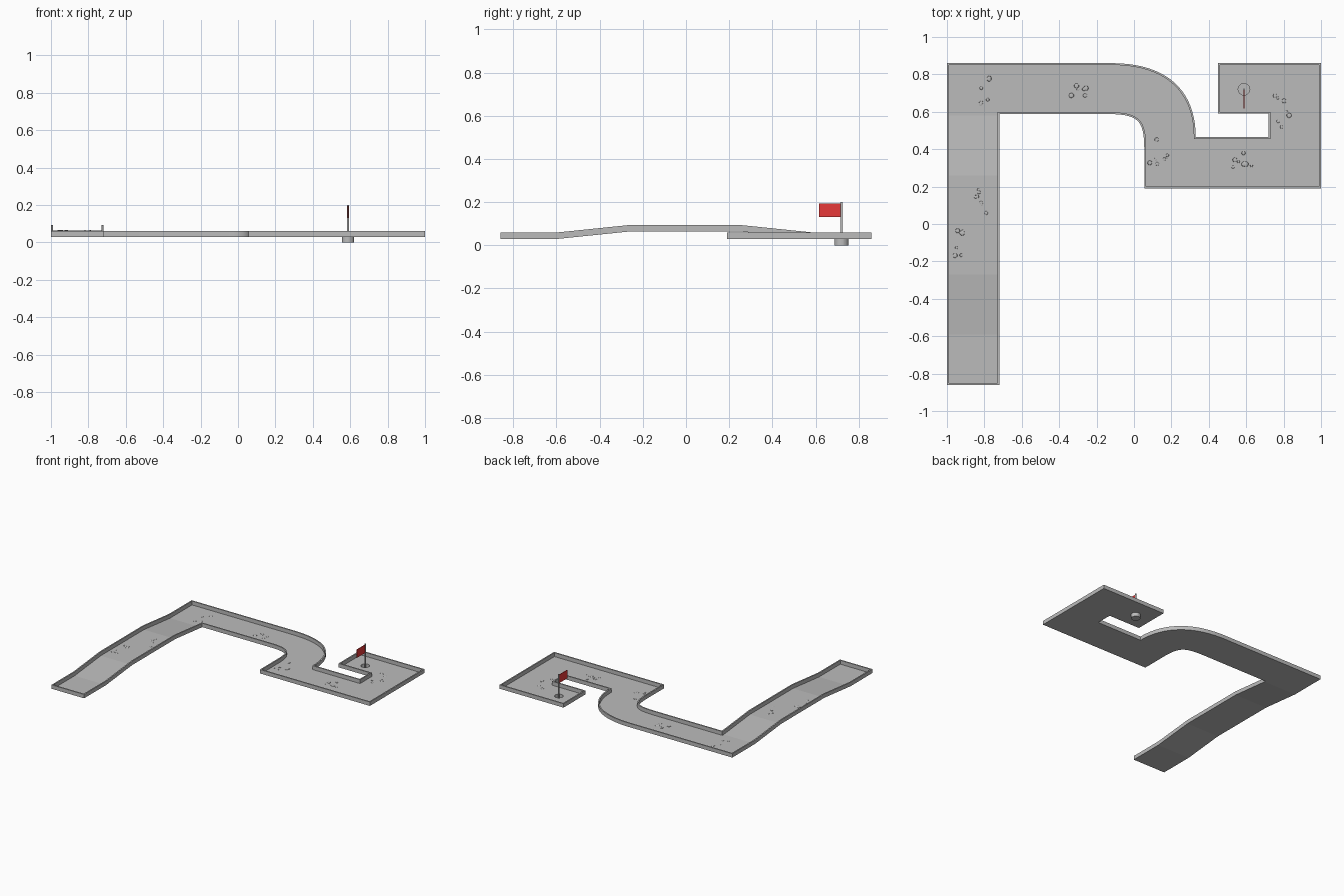
import bpy, bmesh, math, random
from mathutils import Vector

if "Cube" in bpy.data.objects:
    bpy.data.objects.remove(bpy.data.objects["Cube"])

random.seed(4)
BASE, WALL_H, WALL_T = 0.03, 0.03, 0.01
CUP = Vector((0.588, 0.72))
CUP_R = 0.033
BREAKS = (-0.59, -0.27, 0.26, 0.58)


def material(name, colour):
    m = bpy.data.materials.new(name)
    m.diffuse_color = (*colour, 1)
    m.use_nodes = True
    m.node_tree.nodes["Principled BSDF"].inputs["Base Color"].default_value = m.diffuse_color
    return m


grey = material("grey", (0.5, 0.5, 0.5))
red = material("red", (0.8, 0.04, 0.04))


def finish(bm, name, mat, recalc=True, smooth=False):
    if recalc:
        bmesh.ops.recalc_face_normals(bm, faces=bm.faces)
    me = bpy.data.meshes.new(name)
    bm.to_mesh(me)
    bm.free()
    me.materials.append(mat)
    for p in me.polygons:
        p.use_smooth = smooth
    ob = bpy.data.objects.new(name, me)
    bpy.context.collection.objects.link(ob)
    return ob


def bezier(a, b, c, d, n=16):
    a, b, c, d = map(Vector, (a, b, c, d))
    pts = []
    for i in range(n + 1):
        t = i / n
        s = 1 - t
        pts.append(a * s**3 + b * 3 * s * s * t + c * 3 * s * t * t + d * t**3)
    return pts


def hump(x, y):
    """Height of the raised stretch on the first lane."""
    if x > -0.5:
        return 0
    a, b, c, d = BREAKS
    return 0.033 * max(0, min(1, (y - a) / (b - a), (d - y) / (d - c)))


def inset(pts, w):
    """Mitred inward offset of a counter-clockwise outline."""
    out = []
    for i, p in enumerate(pts):
        d1 = (p - pts[i - 1]).normalized()
        d2 = (pts[(i + 1) % len(pts)] - p).normalized()
        n1, n2 = Vector((-d1.y, d1.x)), Vector((-d2.y, d2.x))
        out.append(p + (n1 + n2) * (w / (1 + n1.dot(n2))))
    return out


def shape_lane(bm):
    """Cut across the lane at each slope change, then lift the hump."""
    for y in BREAKS:
        bmesh.ops.bisect_plane(bm, geom=bm.verts[:] + bm.edges[:] + bm.faces[:],
                               plane_co=(0, y, 0), plane_no=(0, 1, 0), dist=1e-5)
    for v in bm.verts:
        v.co.z += hump(v.co.x, v.co.y)


# Course outline, counter-clockwise
outline = [Vector(p) for p in ((-1, -0.86), (-0.72, -0.86), (-0.72, 0.588))]
outline += bezier((-0.15, 0.588), (0.02, 0.588), (0.055, 0.56), (0.055, 0.40))
outline += [Vector(p) for p in ((0.055, 0.19), (1, 0.19), (1, 0.86), (0.45, 0.86),
                                (0.45, 0.59), (0.72, 0.59), (0.72, 0.465))]
outline += bezier((0.33, 0.465), (0.33, 0.71), (0.18, 0.86), (-0.12, 0.86), 20)
outline.append(Vector((-1, 0.86)))
inner = inset(outline, WALL_T)

# Floor with the cup opening
circle = [CUP + CUP_R * Vector((math.cos(i * math.tau / 32), math.sin(i * math.tau / 32)))
          for i in range(32)]
bm = bmesh.new()
edges = []
for loop in (outline, circle):
    vs = [bm.verts.new((p.x, p.y, BASE)) for p in loop]
    edges += [bm.edges.new((vs[i - 1], vs[i])) for i in range(len(vs))]
bmesh.ops.triangle_fill(bm, use_beauty=True, edges=edges, normal=(0, 0, 1))
for f in bm.faces:
    f.normal_update()
    if f.normal.z < 0:
        f.normal_flip()
shape_lane(bm)
finish(bm, "course_floor", grey, recalc=False)

# Border wall running round the whole course
bm = bmesh.new()
top = BASE + WALL_H
rings = [[bm.verts.new((p.x, p.y, z)) for p in loop]
         for loop, z in ((outline, BASE), (outline, top), (inner, top), (inner, BASE))]
for a, b in zip(rings, rings[1:]):
    for i in range(len(a)):
        bm.faces.new((a[i - 1], a[i], b[i], b[i - 1]))
shape_lane(bm)
for f in bm.faces:
    f.normal_update()
bmesh.ops.recalc_face_normals(bm, faces=bm.faces)
up = max(bm.faces, key=lambda f: abs(f.normal.z))
if up.normal.z < 0:
    bmesh.ops.reverse_faces(bm, faces=bm.faces)
wall = finish(bm, "border_wall", grey, recalc=False)
bpy.context.view_layer.objects.active = wall
wall.select_set(True)
bpy.ops.object.shade_smooth_by_angle(angle=math.radians(30))

# Cup below the floor: outside, and an open inside
bm = bmesh.new()
profile = ((0, 0), (CUP_R, 0), (CUP_R, BASE), (CUP_R - 0.002, BASE),
           (CUP_R - 0.002, 0.003), (0, 0.003))
vs = [bm.verts.new((r, 0, z)) for r, z in profile]
es = [bm.edges.new(p) for p in zip(vs, vs[1:])]
bmesh.ops.spin(bm, geom=vs + es, axis=(0, 0, 1), cent=(0, 0, 0),
               angle=math.tau, steps=32)
bmesh.ops.remove_doubles(bm, verts=bm.verts, dist=1e-5)
finish(bm, "cup", grey).location = (*CUP, 0)

# Flag pole
bm = bmesh.new()
bmesh.ops.create_cone(bm, cap_ends=True, segments=12, radius1=0.005,
                      radius2=0.005, depth=0.2)
finish(bm, "flag_pole", grey).location = (*CUP, 0.1)

# Flag
bm = bmesh.new()
bmesh.ops.create_cube(bm, size=1)
bmesh.ops.scale(bm, vec=(0.004, 0.103, 0.064), verts=bm.verts)
finish(bm, "flag", red).location = (CUP.x, CUP.y - 0.052, 0.162)

# Small clusters of shallow bumps on the floor: centre x, y and spread x, y
bm = bmesh.new()
for cx, cy, sx, sy in ((-0.80, 0.72, 0.03, 0.09), (-0.33, 0.72, 0.09, 0.04),
                       (-0.82, 0.12, 0.03, 0.10), (-0.93, -0.12, 0.03, 0.09),
                       (0.13, 0.38, 0.05, 0.08), (0.60, 0.34, 0.08, 0.04),
                       (0.79, 0.60, 0.04, 0.10)):
    for _ in range(7):
        x, y = cx + random.uniform(-sx, sx), cy + random.uniform(-sy, sy)
        r = random.uniform(0.007, 0.014)
        made = bmesh.ops.create_uvsphere(bm, u_segments=10, v_segments=6, radius=r)
        for v in made["verts"]:
            v.co.z = max(v.co.z, 0) * 0.2
            v.co += Vector((x, y, BASE + 0.0003 + hump(x, y)))
finish(bm, "floor_bumps", grey, smooth=True)
